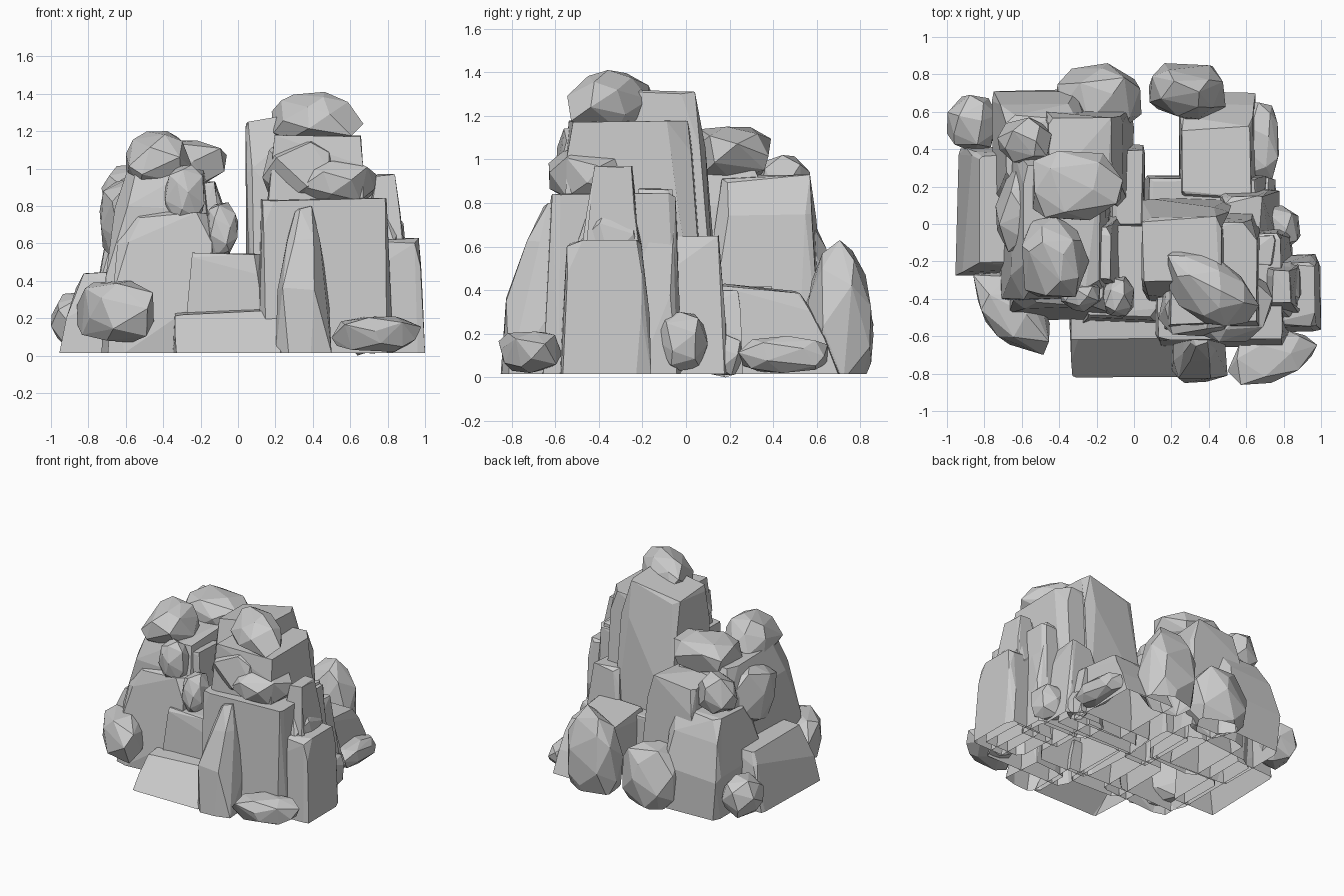
import bpy, bmesh, math, random

if "Cube" in bpy.data.objects:
    bpy.data.objects.remove(bpy.data.objects["Cube"])

random.seed(11)
B = 0.015  # common base height


def finish(name, pts, lo, hi):
    """Wrap points in a faceted convex hull fitted to its bounds, open underneath at the base."""
    mn = [min(p[i] for p in pts) for i in range(3)]
    mx = [max(p[i] for p in pts) for i in range(3)]
    bm = bmesh.new()
    for p in pts:
        bm.verts.new([lo[i] + (p[i] - mn[i]) / (mx[i] - mn[i]) * (hi[i] - lo[i]) for i in range(3)])
    bmesh.ops.convex_hull(bm, input=bm.verts)
    bmesh.ops.delete(bm, geom=[v for v in bm.verts if not v.link_faces], context='VERTS')
    bmesh.ops.dissolve_limit(bm, angle_limit=math.radians(6), verts=bm.verts, edges=bm.edges)
    bmesh.ops.recalc_face_normals(bm, faces=bm.faces)
    if lo[2] < B - 0.016:
        bmesh.ops.bisect_plane(bm, geom=bm.verts[:] + bm.edges[:] + bm.faces[:],
                               plane_co=(0, 0, B), plane_no=(0, 0, 1), clear_inner=True)
    under = [f for f in bm.faces if f.normal.z < -0.95 and f.calc_center_median().z < B + 0.01]
    bmesh.ops.delete(bm, geom=under, context='FACES')
    me = bpy.data.meshes.new(name)
    bm.to_mesh(me)
    bm.free()
    ob = bpy.data.objects.new(name, me)
    bpy.context.collection.objects.link(ob)


def block(name, x0, x1, y0, y1, z0, z1, top, p=1.6, cut=0.14, tilt=(0, 0)):
    """Hewn block: chamfered base rectangle narrowing to a top rectangle (x0, x1, y0, y1)."""
    base = (x0, x1, y0, y1)
    pts = []
    for t in (0, 0.45, 0.8, 1):
        a, b, c, d = [q + (r - q) * t ** p for q, r in zip(base, top)]
        w, h = (b - a), (d - c)
        for sx in (0, 1):
            for sy in (0, 1):
                cx, cy = random.uniform(0.1, 1.6) * cut, random.uniform(0.1, 1.6) * cut
                jx, jy = random.uniform(0, 0.06), random.uniform(0, 0.06)
                for u, v in ((cx, jy), (jx, cy)):
                    fx, fy = abs(sx - u), abs(sy - v)
                    j = 0 if t == 0 else random.uniform(-0.05, 0) + t * (tilt[0] * (fx - 0.5) + tilt[1] * (fy - 0.5))
                    pts.append((a + w * fx, c + h * fy, z0 + (t + j) * (z1 - z0)))
    lo = (min(x0, top[0]), min(y0, top[2]), z0)
    hi = (max(x1, top[1]), max(y1, top[3]), z1)
    finish(name, pts, lo, hi)


def boulder(name, x0, x1, y0, y1, z0, z1, n=22, power=0.85, peak=0, skew=0):
    """Rounded faceted boulder filling its bounds; peak narrows the upper half, skew stretches it diagonally."""
    pts = []
    for i in range(n):
        z = 1 - 2 * (i + 0.5) / n
        a = i * 2.39996 + random.uniform(-0.35, 0.35)
        r = math.sqrt(1 - z * z)
        s = random.uniform(0.92, 1.05)
        q = [math.copysign(abs(c) ** power, c) * s for c in (r * math.cos(a), r * math.sin(a), z)]
        k = 1 - peak * max(0, q[2] + 0.2)
        pts.append(((q[0] + skew * q[1]) * k, (q[1] + skew * q[0]) * k, q[2]))
    finish(name, pts, (x0, y0, z0), (x1, y1, z1))


# Right peak: tower, shoulders and cap
block("tower", 0.04, 0.55, -0.45, 0.15, B, 1.32, (0.04, 0.47, -0.3, 0.05), 3, 0.14, (0.05, 0))
block("tower_shoulder", 0.12, 0.68, -0.58, 0.08, 0.5, 1.18, (0.2, 0.66, -0.54, 0.03), 1.6)
boulder("cap_boulder", 0.18, 0.67, -0.545, -0.13, 1.13, 1.41, 24, 0.85, 0.25, -0.25)
boulder("neck_boulder", 0.13, 0.52, -0.6, -0.2, 0.82, 1.16)
boulder("ledge_boulder", 0.27, 0.74, -0.63, -0.2, 0.8, 1.06)
block("front_block", 0.11, 0.83, -0.66, 0.0, B, 0.85, (0.12, 0.8, -0.62, -0.05), 1.6, 0.09)
block("front_spike", 0.2, 0.5, -0.85, -0.5, B, 0.8, (0.31, 0.4, -0.65, -0.55), 2.2, 0.25)
block("right_column", 0.6, 0.93, -0.52, -0.18, B, 0.97, (0.74, 0.84, -0.42, -0.25), 2)
block("right_rear_column", 0.5, 0.85, -0.25, -0.02, B, 0.87, (0.58, 0.75, -0.22, -0.06), 1.6)
boulder("perched_boulder", 0.68, 0.9, -0.5, -0.2, 0.4, 0.78)
block("right_block", 0.72, 1.0, -0.58, -0.16, B, 0.63, (0.75, 0.97, -0.54, -0.2), 1.6)
boulder("flat_front_rock", 0.5, 0.98, -0.86, -0.57, 0.02, 0.21, 22, 0.7, 0, 0.2)
boulder("right_small_rock", 0.66, 0.89, -0.15, 0.1, 0.03, 0.3)
block("right_rear_rock", 0.42, 0.78, -0.06, 0.2, B, 0.65, (0.48, 0.68, -0.05, 0.15), 1.6)

# Back right: low shelf with boulders
block("rear_shelf", 0.24, 0.66, 0.12, 0.71, B, 0.43, (0.26, 0.63, 0.15, 0.53), 1.6, 0.06, (0, -0.1))
block("rear_shelf_inner", 0.05, 0.72, 0.02, 0.26, B, 0.4, (0.07, 0.66, 0.05, 0.24), 1.6, 0.06)
boulder("rear_side_rock", 0.58, 0.775, 0.24, 0.65, 0.02, 0.19, 22, 0.75)
boulder("rear_side_small_rock", 0.58, 0.76, 0.1, 0.26, 0.0, 0.2, 18)
boulder("rear_right_boulder", 0.08, 0.49, 0.54, 0.86, -0.1, 0.63, 26, 0.8, 0.2)
boulder("rear_middle_boulder", -0.42, 0.04, 0.5, 0.86, -0.05, 0.46, 24, 0.8)

# Saddle between the peaks
block("front_step", -0.35, 0.24, -0.82, -0.4, B, 0.26, (-0.34, 0.21, -0.62, -0.4), 1.1, 0.05, (0.1, 0.1))
block("saddle_block", -0.28, 0.15, -0.54, 0.0, B, 0.55, (-0.25, 0.12, -0.5, 0.0), 1.6, 0.08)
block("saddle_rear", -0.15, 0.06, -0.05, 0.43, B, 0.42, (-0.12, 0.05, 0.0, 0.4), 1.6)

# Left peak: stacked body and top boulders
block("left_front_block", -0.7, -0.11, -0.515, 0.1, B, 0.77, (-0.6, -0.15, -0.44, 0.0), 3)
block("left_body", -0.73, -0.11, -0.42, 0.5, B, 1.0, (-0.6, -0.18, -0.34, 0.35), 3)
block("left_inner_block", -0.5, 0.0, 0.05, 0.62, B, 0.93, (-0.45, -0.1, 0.16, 0.57), 2.4)
block("left_rear_block", -0.76, -0.25, 0.1, 0.72, B, 0.74, (-0.68, -0.3, 0.2, 0.58), 2.4)
boulder("left_top_front", -0.6, -0.24, -0.39, 0.04, 0.88, 1.2, 22, 0.8, 0.25)
boulder("left_top_rear", -0.54, -0.06, 0.02, 0.39, 0.9, 1.15, 22, 0.75)
boulder("left_rear_top_rock", -0.73, -0.44, 0.32, 0.57, 0.72, 1.02)
boulder("hanging_rock", -0.39, -0.18, -0.47, -0.3, 0.7, 1.02)
boulder("hanging_small_rock", -0.17, 0.0, -0.5, -0.28, 0.53, 0.82)
block("inner_rib", -0.3, -0.06, -0.35, 0.05, 0.3, 0.93, (-0.25, -0.12, -0.3, 0.0), 1.6)

# Left side: low blocks
block("left_block", -0.955, -0.6, -0.28, 0.42, B, 0.45, (-0.83, -0.6, -0.22, 0.38), 1.5, 0.06)
boulder("left_front_boulder", -0.86, -0.45, -0.7, -0.26, 0.07, 0.4, 22, 0.8, 0, -0.3)
boulder("left_rear_boulder", -1.0, -0.73, 0.38, 0.69, 0.04, 0.34)
boulder("left_side_rock", -0.74, -0.5, -0.15, 0.3, 0.5, 0.95)
